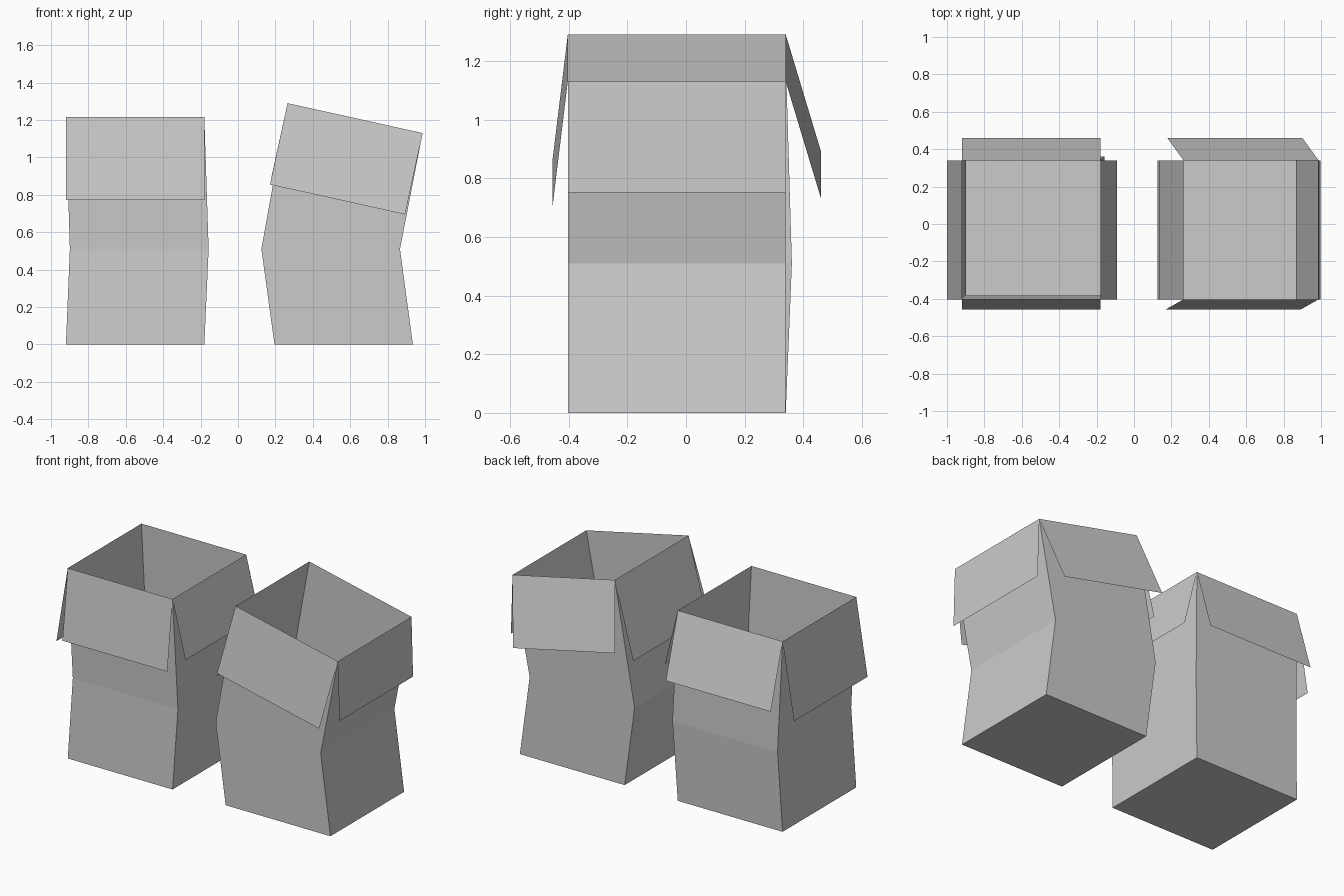
import bpy
import bmesh

if "Cube" in bpy.data.objects:
    bpy.data.objects.remove(bpy.data.objects["Cube"])

Y0, Y1 = -0.403, 0.34      # front and back of both boxes


def make_object(name, verts, faces, fix_normals=False):
    mesh = bpy.data.meshes.new(name)
    mesh.from_pydata(verts, [], faces)
    if fix_normals:
        bm = bmesh.new()
        bm.from_mesh(mesh)
        bmesh.ops.recalc_face_normals(bm, faces=bm.faces)
        bm.to_mesh(mesh)
        bm.free()
    obj = bpy.data.objects.new(name, mesh)
    bpy.context.collection.objects.link(obj)
    return obj


def ring(left, right, dy=0.0):
    """Four corners, anticlockwise from front left; left/right are (x, z)."""
    (xl, zl), (xr, zr) = left, right
    return [(xl, Y0 + dy, zl), (xr, Y0 + dy, zr),
            (xr, Y1 + dy, zr), (xl, Y1 + dy, zl)]


def open_box(name, rings, flap_drops):
    # Thin-walled body: floor plus two bands of walls, open at the top
    verts = [v for r in rings for v in r]
    faces = [(3, 2, 1, 0)]
    for k in range(len(rings) - 1):
        for i in range(4):
            j = (i + 1) % 4
            faces.append((4 * k + i, 4 * k + j, 4 * k + 4 + j, 4 * k + 4 + i))
    make_object(name + "_body", verts, faces, True)

    # Folded-out flaps, one hanging from each rim edge
    rim = rings[-1]
    for i, (side, drop) in enumerate(flap_drops.items()):
        a, b = rim[i], rim[(i + 1) % 4]
        low = [tuple(p + d for p, d in zip(v, drop)) for v in (a, b)]
        make_object(f"{name}_{side}_flap", [a, low[0], low[1], b], [(0, 1, 2, 3)])


# Upright box with a slight bulge halfway up
open_box("left_box", [
    ring((-0.92, 0), (-0.18, 0)),
    ring((-0.899, 0.51), (-0.157, 0.51), 0.021),
    ring((-0.92, 1.215), (-0.18, 1.215)),
], {
    "front": (0, -0.053, -0.443),
    "right": (0.09, 0, -0.365),
    "back": (0, 0.12, -0.403),
    "left": (-0.08, 0, -0.488),
})

# Leaning box with a tilted rim
open_box("right_box", [
    ring((0.195, 0), (0.935, 0)),
    ring((0.125, 0.51), (0.866, 0.51)),
    ring((0.265, 1.29), (0.987, 1.13)),
], {
    "front": (-0.094, -0.053, -0.435),
    "right": (0.011, 0, -0.378),
    "back": (-0.087, 0.12, -0.398),
    "left": (-0.13, 0, -0.482),
})
